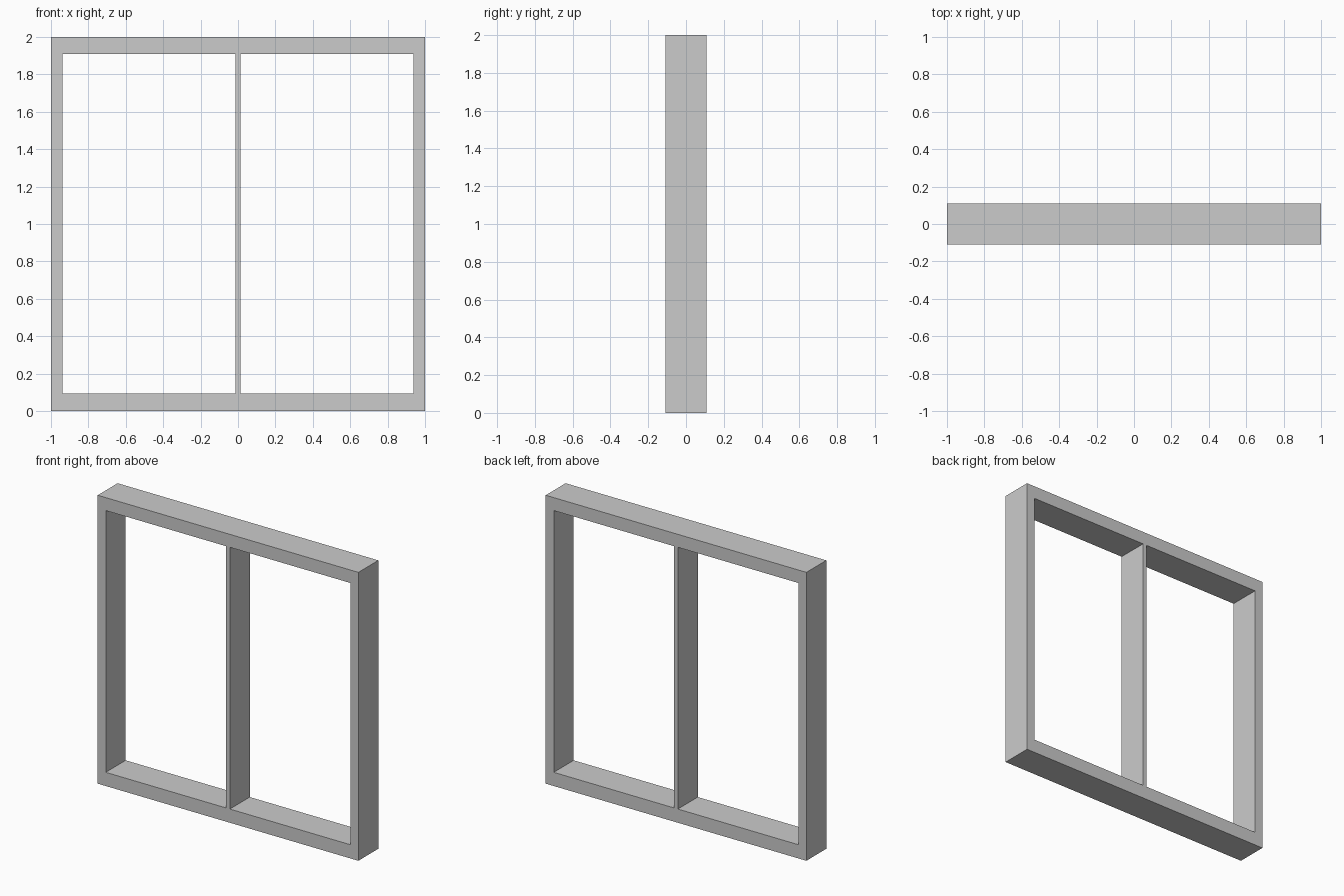
import bpy

if "Cube" in bpy.data.objects:
    bpy.data.objects.remove(bpy.data.objects["Cube"])

DEPTH = 0.218     # full thickness along y
SIDE = 0.062      # stile width
TOP = 0.09        # top rail height
BOTTOM = 0.095    # bottom rail height
DIVIDER = 0.028   # centre divider width


def bar(name, x0, x1, z0, z1):
    """Rectangular bar spanning the full frame depth."""
    bpy.ops.mesh.primitive_cube_add(size=1, location=((x0 + x1) / 2, 0, (z0 + z1) / 2))
    ob = bpy.context.object
    ob.name = name
    ob.scale = (x1 - x0, DEPTH, z1 - z0)
    bpy.ops.object.transform_apply(location=False, rotation=False, scale=True)
    return ob


# Horizontal rails across the full width
bar("bottom_rail", -1, 1, 0, BOTTOM)
bar("top_rail", -1, 1, 2 - TOP, 2)

# Upright stiles between the rails
for side, x0 in (("left", -1), ("right", 1 - SIDE)):
    bar(side + "_stile", x0, x0 + SIDE, BOTTOM, 2 - TOP)

# Thin centre divider, flush with the frame front and back
bar("centre_divider", -DIVIDER / 2, DIVIDER / 2, BOTTOM, 2 - TOP)
